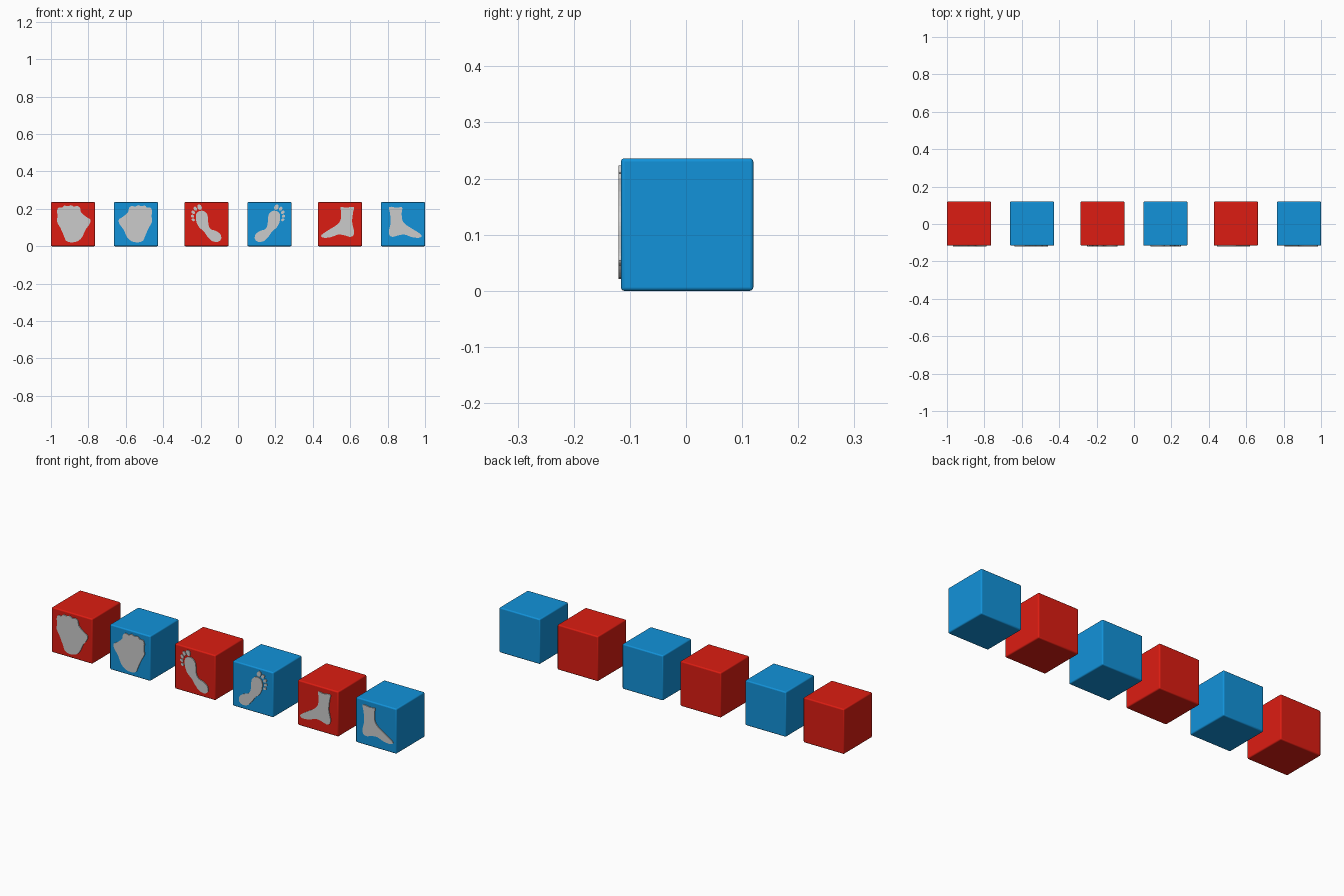
import bpy, bmesh, math
from mathutils import Vector

if "Cube" in bpy.data.objects:
    bpy.data.objects.remove(bpy.data.objects["Cube"])

SIZE, FRONT, BACK = 0.236, -0.116, 0.12
UNIT = 0.01 / 1.87          # emblem drawing unit


def material(name, color):
    m = bpy.data.materials.new(name)
    m.diffuse_color = color
    m.use_nodes = True
    m.node_tree.nodes["Principled BSDF"].inputs["Base Color"].default_value = m.diffuse_color
    return m


red = material("red", (0.72, 0.012, 0.006, 1))
blue = material("blue", (0.006, 0.29, 0.70, 1))


def make_block(name, x, mat):
    bpy.ops.mesh.primitive_cube_add(size=SIZE, location=(x, (FRONT + BACK) / 2, SIZE / 2))
    ob = bpy.context.object
    ob.name = name
    ob.data.materials.append(mat)
    bev = ob.modifiers.new("rounded_edges", 'BEVEL')
    bev.width, bev.segments = 0.006, 3
    bpy.ops.object.shade_smooth_by_angle(angle=math.radians(35))


def smooth_loop(pts, steps=4):
    """Closed Catmull-Rom curve through the points."""
    pts = [Vector(p) for p in pts]
    n, out = len(pts), []
    for i in range(n):
        a, b, c, d = (pts[(i + k) % n] for k in (-1, 0, 1, 2))
        for s in range(steps):
            t = s / steps
            out.append(b + 0.5 * t * (c - a + t * (2*a - 5*b + 4*c - d + t * (3*(b - c) + d - a))))
    return out


def oval(cx, cz, rx, rz, tilt):
    c, s = math.cos(tilt), math.sin(tilt)
    ring = [(rx * math.cos(k * math.pi / 8), rz * math.sin(k * math.pi / 8)) for k in range(16)]
    return [(cx + u * c - v * s, cz + u * s + v * c) for u, v in ring]


def make_emblem(name, loops, x, side):
    """Thin raised plate on the front face; side = -1 mirrors it."""
    bm = bmesh.new()
    for loop in loops:
        vs = [bm.verts.new((x + side * p[0] * UNIT, FRONT + 0.001, SIZE / 2 + p[1] * UNIT)) for p in loop]
        face = bm.faces.new(vs)
        ext = bmesh.ops.extrude_face_region(bm, geom=[face], use_keep_orig=True)
        for v in ext["geom"]:
            if isinstance(v, bmesh.types.BMVert):
                v.co.y = -0.1205
    bmesh.ops.recalc_face_normals(bm, faces=bm.faces)
    me = bpy.data.meshes.new(name)
    bm.to_mesh(me)
    bm.free()
    ob = bpy.data.objects.new(name, me)
    bpy.context.collection.objects.link(ob)


# Outlines drawn around the block centre
front_view = smooth_loop([
    (-16, 13), (-14.5, 16.5), (-11, 16.5), (-9, 18.5), (-5, 18), (-2, 19), (1, 17.5), (4, 18.3),
    (7, 16.5), (8, 12), (13, 7.5), (17.3, 4.5), (16.5, 0), (12.5, -5.5), (9, -13), (4.5, -17),
    (-2, -18.2), (-7, -16.5), (-9, -12), (-12.5, -4), (-16, 2.5), (-15.5, 8)], 3)
sole = smooth_loop([
    (-10.5, 10), (-7.5, 13), (-3, 13.2), (0.5, 10), (1.5, 5), (2, -1), (4.5, -5), (10, -7),
    (14, -10.5), (14.5, -15), (11, -17.7), (5.5, -16.8), (1, -12.5), (-3, -7), (-7.5, -3), (-10.3, 3)])
toes = [oval(-7, 17, 2.2, 2.8, 0.5), oval(-11.2, 15.5, 1.6, 2.2, 0.6), oval(-13.4, 12, 1.5, 2, 0.8),
        oval(-14, 8, 1.4, 1.8, 1.0), oval(-13.3, 4.3, 1.3, 1.7, 1.1)]
side_view = smooth_loop([
    (0.8, 17), (6, 16.5), (13.8, 17.3), (13.2, 12), (12.3, 5), (12.5, 0), (14, -6), (13.5, -11),
    (10, -12.7), (4, -11), (-2, -10.5), (-9, -13), (-16, -13.6), (-18.8, -12), (-17, -9.5),
    (-10, -5), (-3, -0.5), (0.5, 4), (1.3, 11)], 3)

# Three pairs: red block on the left, mirrored blue block on the right
pairs = [("foot_front", [front_view], -0.882, -0.545),
         ("footprint", [sole] + toes, -0.168, 0.168),
         ("foot_side", [side_view], 0.545, 0.882)]
for name, loops, xl, xr in pairs:
    for tag, x, mat, side in (("left", xl, red, 1), ("right", xr, blue, -1)):
        make_block(f"{name}_block_{tag}", x, mat)
        make_emblem(f"{name}_emblem_{tag}", loops, x, side)
